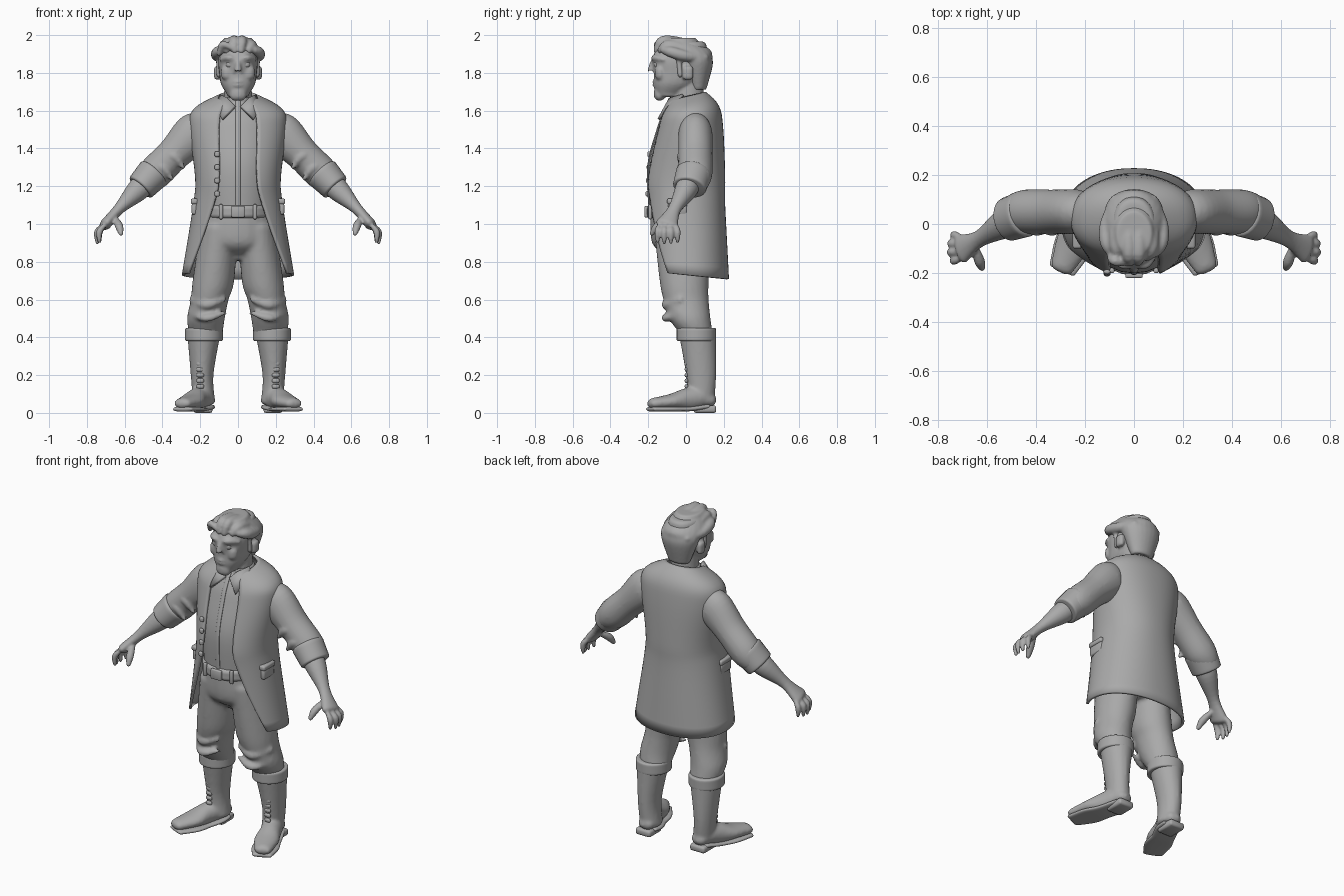
import bpy, math
from mathutils import Vector

if "Cube" in bpy.data.objects:
    bpy.data.objects.remove(bpy.data.objects["Cube"])

grey = bpy.data.materials.new("plain grey")
grey.use_nodes = True
grey.diffuse_color = (0.4, 0.4, 0.4, 1)
grey.node_tree.nodes["Principled BSDF"].inputs["Base Color"].default_value = grey.diffuse_color
AXIS_X, AXIS_Y, AXIS_Z = Vector((1, 0, 0)), Vector((0, 1, 0)), Vector((0, 0, 1))


def make(name, verts, faces, mirror=False):
    mesh = bpy.data.meshes.new(name)
    mesh.from_pydata(verts, [], faces)
    mesh.materials.append(grey)
    mesh.shade_smooth()
    obj = bpy.data.objects.new(name, mesh)
    bpy.context.collection.objects.link(obj)
    if mirror:
        obj.modifiers.new("mirror", "MIRROR").use_mirror_merge = False
    return obj


def smooth(rows, steps=5):
    """Flow a soft curve through rows of numbers."""
    rows = [Vector(row) for row in rows]
    padded = [rows[0]] + rows + [rows[-1]]
    result = []
    for before, here, there, after in zip(padded, padded[1:], padded[2:], padded[3:]):
        leaving, arriving = (there - before) / 2, (after - here) / 2
        for i in range(steps):
            t = i / steps
            blend = t * t * (3 - 2 * t)
            result.append(here + (there - here) * blend + leaving * (t * (1 - t) ** 2) - arriving * (t * t * (1 - t)))
    return result + [rows[-1]]


def signed_power(value, exponent):
    return math.copysign(abs(value) ** exponent, value)


def loft(name, rings, upright=False, ref=AXIS_Y, squareness=2, sides=24, rounded=1, mirror=False):
    """Skin oval rings (x, y, z, width radius, depth radius) and round off both ends."""
    rings = smooth(rings)
    centres = [Vector(ring[:3]) for ring in rings]
    spans = []
    for i, (centre, ring) in enumerate(zip(centres, rings)):
        along = centres[min(i + 1, len(rings) - 1)] - centres[max(i - 1, 0)]
        spans.append((centre, AXIS_Z if upright else along.normalized(), ring[3], ring[4]))

    def dome(span, direction):
        centre, along, width, depth = span
        bulge = min(width, depth) * rounded
        angles = [math.radians(degrees) for degrees in (25, 50, 70, 85)]
        return [(centre + along * (direction * bulge * math.sin(a)), along,
                 width - bulge * (1 - math.cos(a)), depth - bulge * (1 - math.cos(a))) for a in angles]

    spans = dome(spans[0], -1)[::-1] + spans + dome(spans[-1], 1)
    verts, faces = [], []
    for centre, along, width, depth in spans:
        side = ref.cross(along).normalized()
        up = along.cross(side)
        for k in range(sides):
            angle = math.tau * k / sides
            verts.append(centre + side * (width * signed_power(math.cos(angle), 2 / squareness))
                         + up * (depth * signed_power(math.sin(angle), 2 / squareness)))
    last = (len(spans) - 1) * sides
    for start in range(0, last, sides):
        for k in range(sides):
            a, b = start + k, start + (k + 1) % sides
            faces.append((a, b, b + sides, a + sides))
    faces += [range(sides - 1, -1, -1), range(last, last + sides)]
    return make(name, verts, faces, mirror)


def column(name, profile, **options):
    """Upright body part on the centre line from (height, half width, front, back) rows."""
    rings = [(0, (front + back) / 2, z, half, (back - front) / 2) for z, half, front, back in profile]
    return loft(name, rings, upright=True, **options)


def strand(name, points, radius, taper=0.4, **options):
    """A soft tube, thinner towards both ends."""
    reach = Vector(points[-1]) - Vector(points[0])
    ref = min((AXIS_X, AXIS_Y, AXIS_Z), key=lambda axis: abs(axis.dot(reach)))
    rings = []
    for i, point in enumerate(points):
        r = radius * (1 - taper * abs(2 * i / (len(points) - 1) - 1))
        rings.append((*point, r, r))
    return loft(name, rings, ref=ref, sides=12, **options)


def ball(name, centre, size, mirror=False):
    x, y, z = centre
    width, depth, height = size
    low, high = [(x, y, z + shift * height, width, depth) for shift in (-0.4, 0.4)]
    return loft(name, [low, high], upright=True, sides=16, rounded=0.9, mirror=mirror)


def box(name, centre, size, mirror=False):
    signs = [(i, j, k) for k in (-1, 1) for i, j in ((-1, -1), (1, -1), (1, 1), (-1, 1))]
    corners = [[c + s * d / 2 for c, s, d in zip(centre, sign, size)] for sign in signs]
    walls = [(i, (i + 1) % 4, (i + 1) % 4 + 4, i + 4) for i in range(4)]
    obj = make(name, corners, [(3, 2, 1, 0), (4, 5, 6, 7)] + walls, mirror)
    bevel = obj.modifiers.new("bevel", "BEVEL")
    bevel.width, bevel.segments = min(size) * 0.3, 2


def fuse(name, parts, voxel, mirror=False, rounds=3):
    """Weld overlapping parts into one soft skin."""
    bpy.ops.object.select_all(action="DESELECT")
    for part in parts:
        part.select_set(True)
    bpy.context.view_layer.objects.active = parts[0]
    bpy.ops.object.convert(target="MESH")
    bpy.ops.object.join()
    obj = bpy.context.view_layer.objects.active
    obj.name = name
    remesh = obj.modifiers.new("weld", "REMESH")
    remesh.mode, remesh.voxel_size, remesh.use_smooth_shade = "VOXEL", voxel, True
    obj.modifiers.new("soften", "SMOOTH").iterations = rounds
    if mirror:
        obj.modifiers.new("mirror", "MIRROR").use_mirror_merge = False


# Trousers: baggy legs gathered over the boots
leg = loft("leg", [(.17, .05, .43, .09, .09), (.17, .02, .5, .1, .11), (.15, 0, .6, .1, .12),
                   (.13, -.01, .7, .11, .13), (.1, -.02, .98, .1, .15)], upright=True, rounded=.2, mirror=True)
hips = column("hips", [(.83, .1, -.1, .1), (.9, .2, -.18, .15), (1.07, .19, -.19, .16)], rounded=.2)
folds = [strand("fold", [(.07, -.09, z), (.17, -.11, z - .03), (.25, -.03, z)], .02, mirror=True)
         for z in (.53, .6)]
fuse("trousers", [leg, hips, *folds], .012)

# Boots with cuffs, soles and heels
shaft = loft("shaft", [(.18, .08, .06, .06, .07), (.19, .08, .2, .06, .08), (.18, .06, .43, .09, .1)],
             upright=True, rounded=.2)
foot_rings = [(.18, .12, .07, .05, .04), (.19, .07, .08, .06, .06), (.22, 0, .07, .06, .06),
              (.25, -.08, .06, .07, .04), (.29, -.17, .05, .05, .03)]
fuse("boots", [shaft, loft("foot", foot_rings, ref=AXIS_Z)], .01, mirror=True)
loft("boot_cuffs", [(.18, .055, z, .1, .105) for z in (.39, .44)], upright=True, rounded=.1, mirror=True)
loft("soles", [(x, y - .01, .02 + max(y, 0) / 9, width + .007, .013) for x, y, z, width, depth in foot_rings],
     ref=AXIS_Z, squareness=3, mirror=True)
box("heels", (.185, .1, .02), (.1, .12, .04), mirror=True)
for i in range(5):
    ball("boot_lace", (.2, .003, .14 + i * .03), (.02, .01, .006), mirror=True)

# Shirt with a front placket, belt and buckle
shirt_profile = [(1.05, .18, -.19, .15), (1.3, .2, -.2, .18), (1.5, .21, -.15, .17),
                 (1.58, .19, -.12, .17), (1.65, .08, -.08, .1)]
column("shirt", shirt_profile, rounded=.1)
loft("shirt_placket", [(0, front, z, .013, .006) for z, half, front, back in shirt_profile], rounded=.5)
column("belt", [(z, .19, -.21, .18) for z in (1.05, 1.08)], rounded=.1)
box("buckle", (0, -.21, 1.065), (.07, .02, .06))
box("belt_loops", (.09, -.19, 1.065), (.02, .02, .08), mirror=True)

# Shirt collar: neck band and two pointed wings
column("collar_band", [(z, .085, -.08, .1) for z in (1.62, 1.66)], rounded=.1)
wing = make("collar_wings", [(.01, -.1, 1.62), (.05, -.08, 1.66), (.09, -.01, 1.68), (.11, -.04, 1.62),
                             (.08, -.14, 1.55)], [range(5)], mirror=True)
wing.modifiers.new("thickness", "SOLIDIFY").thickness = .015

# Sleeveless long coat, open in front; rows: height, half width, front, back, opening
rows = smooth([(1.67, .1, -.08, .1, .06), (1.6, .23, -.12, .17, .09), (1.5, .25, -.15, .19, .1),
               (1.25, .22, -.21, .2, .1), (1.1, .23, -.21, .2, .13), (.73, .29, -.2, .22, .26)])
columns, squareness, verts = 60, 2.2, []
for height, half, front, back, opening in rows:
    tilt = 2 * max(0, height - 1.55) - .6 * max(0, .9 - height)
    start = math.asin((opening / half) ** (squareness / 2))
    for k in range(columns + 1):
        angle = start + (math.tau - 2 * start) * k / columns
        x = half * signed_power(math.sin(angle), 2 / squareness)
        y = (front + back) / 2 - (back - front) / 2 * signed_power(math.cos(angle), 2 / squareness)
        verts.append((x, y, height + tilt * y))
step = columns + 1
corners = [r * step + k for r in range(len(rows) - 1) for k in range(columns)]
coat = make("long_coat", verts, [(a, a + 1, a + 1 + step, a + step) for a in corners])
thick = coat.modifiers.new("thickness", "SOLIDIFY")
thick.thickness, thick.offset = .015, 0
box("pocket_flaps", (.23, -.045, 1.12), (.04, .11, .03), mirror=True)
box("pockets", (.23, -.045, 1.08), (.03, .1, .06), mirror=True)
for i in range(4):
    ball("coat_button", (-.11, -.195 - i * .003, 1.37 - i * .07), (.014, .01, .014))

# Sleeves with rolled cuffs
sleeve = loft("sleeve", [(.18, .05, 1.5, .08, .07), (.23, .05, 1.48, .11, .09), (.34, .05, 1.37, .09, .09),
                         (.44, .05, 1.27, .09, .09), (.49, .04, 1.22, .07, .08)], rounded=.2)
creases = [strand("crease", [(x - .05, -.02, 1.64 - x), (x, -.03, 1.7 - x), (x + .06, 0, 1.7 - x)], .02)
           for x in (.34, .4)]
fuse("sleeves", [sleeve, *creases], .01, mirror=True)
loft("sleeve_cuffs", [(.45, .04, 1.265, .09, .095), (.51, .02, 1.2, .08, .09)], rounded=.15, mirror=True)

# Forearms and hands
hand = [loft("forearm", [(.46, .03, 1.25, .06, .06), (.53, 0, 1.18, .06, .06), (.63, -.06, 1.08, .03, .035),
                         (.7, -.1, 1, .03, .06)], rounded=.8)]
for y in (-.045, -.08, -.115, -.15):
    curl = .02 - abs(y + .1) / 3
    hand.append(strand("finger", [(.7, y * .8 - .02, 1), (.73 + curl, y, .96), (.73 + curl, y, .91 - curl / 2)], .017))
hand.append(strand("thumb", [(.65, -.09, 1.03), (.63, -.15, .99), (.62, -.18, .95)], .022))
fuse("hands", hand, .007, mirror=True, rounds=2)

# Head: skull, neck and features welded together
head = [
    column("skull", [(1.69, .06, -.16, -.02), (1.74, .09, -.17, .05), (1.8, .1, -.17, .09), (1.87, .105, -.18, .12),
                     (1.94, .09, -.15, .11)], squareness=2.3, rounded=.3),
    column("neck", [(1.59, .08, -.07, .1), (1.76, .07, -.08, .09)], rounded=.2),
    loft("nose", [(0, -.17, 1.87, .015, .015), (0, -.18, 1.84, .015, .017), (0, -.185, 1.8, .023, .02)], upright=True,
         rounded=.8),
    strand("brow", [(.01, -.17, 1.87), (.05, -.165, 1.88), (.09, -.12, 1.87)], .017, mirror=True),
    ball("cheek", (.055, -.135, 1.8), (.035, .03, .03), mirror=True),
    ball("chin", (0, -.14, 1.69), (.045, .03, .025)),
    ball("ear", (.11, .01, 1.8), (.018, .03, .05), mirror=True)]
head += [strand("lip", [(-.04, -.15, z), (0, -.168, z), (.04, -.15, z)], .01) for z in (1.735, 1.753)]
fuse("head", head, .008, rounds=2)
ball("eyes", (.043, -.155, 1.845), (.02, .015, .01), mirror=True)

# Hair: short back, wavy locks swept over the top, curl and sideburns
hair = [column("hair_cap", [(1.72, .07, .02, .11), (1.83, .11, -.02, .14), (1.88, .12, -.05, .14),
                            (1.92, .115, -.15, .13), (1.97, .08, -.14, .06)], rounded=.2),
        strand("curl", [(-.03, -.16, 1.93), (-.08, -.15, 1.95), (-.1, -.13, 1.9)], .02),
        strand("sideburn", [(.1, -.04, 1.89), (.1, -.03, 1.79)], .025, mirror=True)]
for side in (.02, .07, .11):
    crest = 1.97 - 5 * side * side
    hair.append(strand("lock", [(side * .8, side * .4 - .16, 1.92), (side, side * .5 - .13, crest),
                                (side, 0, crest - .02), (side * .7, .1, 1.88)], .034, mirror=True))
fuse("hair", hair, .008, rounds=2)
